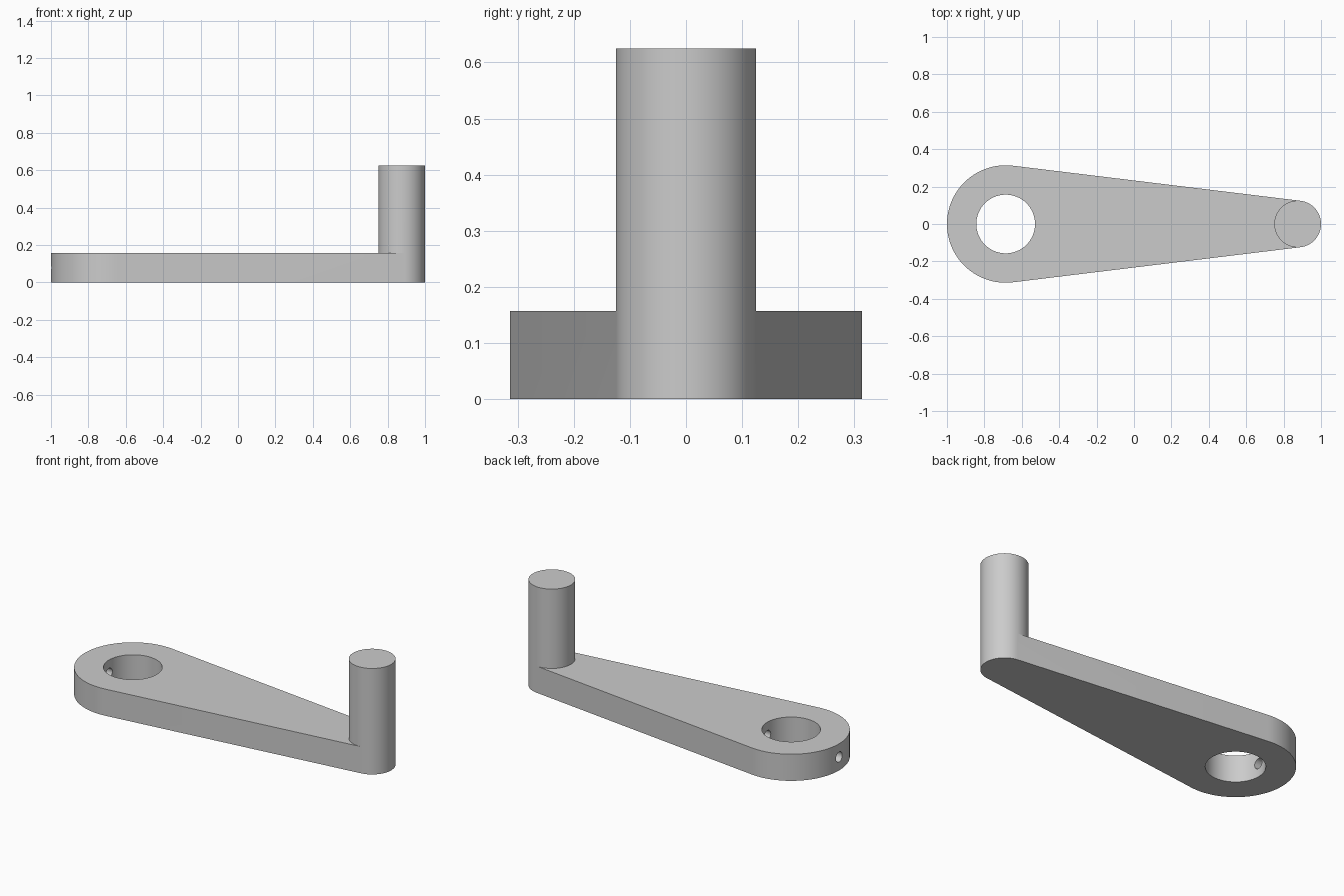
import bpy, bmesh, math

if "Cube" in bpy.data.objects:
    bpy.data.objects.remove(bpy.data.objects["Cube"])

HUB_X, HUB_R, BORE_R = -0.686, 0.314, 0.157
PIN_X, PIN_R = 0.875, 0.125
ARM_H, PIN_H = 0.157, 0.625
SCREW_R = 0.03

metal = bpy.data.materials.new("grey_metal")
metal.diffuse_color = (0.6, 0.6, 0.6, 1)
metal.use_nodes = True
metal.node_tree.nodes["Principled BSDF"].inputs["Base Color"].default_value = metal.diffuse_color

# Angle at which the straight flanks touch both round ends
PHI = math.acos((HUB_R - PIN_R) / (PIN_X - HUB_X))


def arc(cx, r, a0, a1, n):
    return [(cx + r * math.cos(a0 + (a1 - a0) * i / n),
             r * math.sin(a0 + (a1 - a0) * i / n)) for i in range(n + 1)]


hub = arc(HUB_X, HUB_R, PHI, 2 * math.pi - PHI, 48)
tip = arc(PIN_X, PIN_R, -PHI, PHI, 32)
back = arc(PIN_X, PIN_R, PHI, 2 * math.pi - PHI, 36)[1:-1]

# Tapered arm and upright pin as one continuous body
bm = bmesh.new()


def ring(points, z):
    return [bm.verts.new((x, y, z)) for x, y in points]


def walls(low, high):
    n = len(low)
    for i in range(n):
        j = (i + 1) % n
        bm.faces.new((low[i], low[j], high[j], high[i]))


nh, nt = len(hub), len(tip)
bottom = ring(hub + tip, 0)
rim = ring(hub + tip, ARM_H)
pin_back = ring(back, ARM_H)
walls(bottom, rim)
bm.faces.new(bottom[::-1])
bm.faces.new(rim[:nh] + [rim[nh]] + pin_back[::-1] + [rim[-1]])
pin_top = ring(tip + back, PIN_H)
walls(rim[nh:] + pin_back, pin_top)
bm.faces.new(pin_top)
bmesh.ops.recalc_face_normals(bm, faces=bm.faces)
mesh = bpy.data.meshes.new("crank_handle")
bm.to_mesh(mesh)
bm.free()
crank = bpy.data.objects.new("crank_handle", mesh)
bpy.context.collection.objects.link(crank)


def drill(name, radius, depth, location, rotation, sides):
    bpy.ops.mesh.primitive_cylinder_add(vertices=sides, radius=radius, depth=depth,
                                        location=location, rotation=rotation)
    cutter = bpy.context.object
    cutter.name = name
    cutter.hide_render = True
    bpy.ops.object.select_all(action='DESELECT')
    crank.select_set(True)
    bpy.context.view_layer.objects.active = crank
    mod = crank.modifiers.new(name, 'BOOLEAN')
    mod.operation = 'DIFFERENCE'
    mod.solver = 'EXACT'
    mod.object = cutter
    bpy.ops.object.modifier_apply(modifier=mod.name)
    bpy.data.objects.remove(cutter)


# Shaft bore, then the set-screw hole running lengthwise through the hub
drill("shaft_bore", BORE_R, 1, (HUB_X, 0, ARM_H / 2), (0, 0, 0), 64)
drill("screw_hole", SCREW_R, 0.73, (HUB_X - 0.05, 0, ARM_H / 2), (0, math.pi / 2, 0), 24)

crank.data.materials.clear()
crank.data.materials.append(metal)
bpy.ops.object.shade_smooth_by_angle(angle=math.radians(30))
